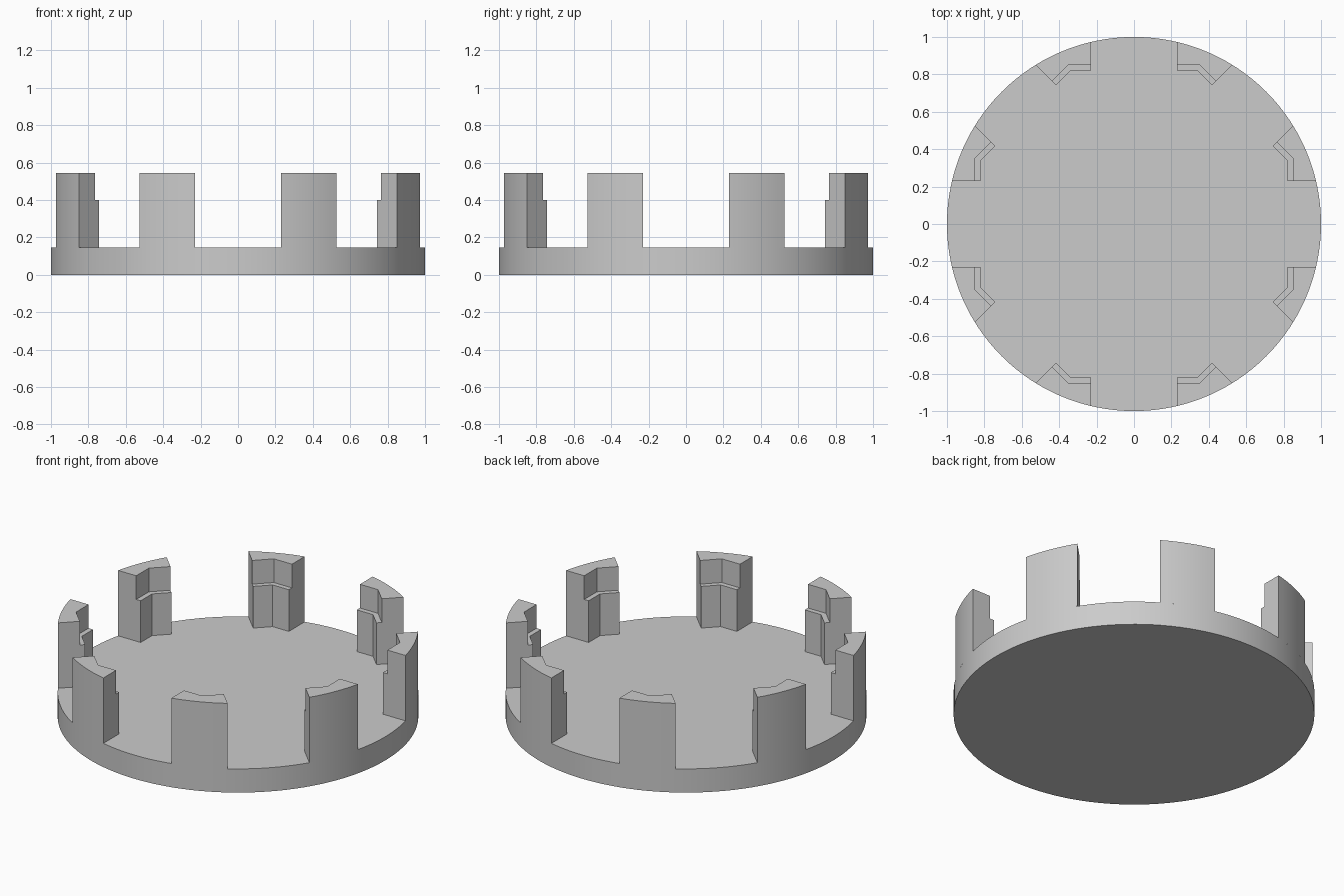
import bpy, bmesh
from math import sin, cos, tan, asin, pi, radians, sqrt

cube = bpy.data.objects.get("Cube")
if cube:
    bpy.data.objects.remove(cube, do_unlink=True)

FLOOR, LEDGE, TOP = 0.145, 0.40, 0.545   # heights
SLOT = 0.23                              # half width of the gaps
LOW_IN, HIGH_IN = 0.82, 0.85             # inner octagon apothems
STEPS = 8                                # facets on each outer arc

grey = bpy.data.materials.new("plain_grey")
grey.use_nodes = True
colour = (0.6, 0.6, 0.6, 1)
grey.diffuse_color = colour
grey.node_tree.nodes["Principled BSDF"].inputs["Base Color"].default_value = colour


def add_object(name, mesh, angle=0):
    obj = bpy.data.objects.new(name, mesh)
    bpy.context.collection.objects.link(obj)
    obj.rotation_euler.z = angle
    return obj


def finish(bm, name):
    bmesh.ops.recalc_face_normals(bm, faces=bm.faces)
    mesh = bpy.data.meshes.new(name)
    bm.to_mesh(mesh)
    bm.free()
    mesh.materials.append(grey)
    return mesh


def smooth(obj):
    bpy.ops.object.select_all(action='DESELECT')
    obj.select_set(True)
    bpy.context.view_layer.objects.active = obj
    bpy.ops.object.shade_smooth_by_angle(angle=radians(30))


# Round base plate
bm = bmesh.new()
rim = [bm.verts.new((cos(2 * pi * i / 128), sin(2 * pi * i / 128), 0)) for i in range(128)]
bottom = bm.faces.new(rim)
up = bmesh.ops.extrude_face_region(bm, geom=[bottom], use_keep_orig=True)
bmesh.ops.translate(bm, verts=[g for g in up["geom"] if isinstance(g, bmesh.types.BMVert)],
                    vec=(0, 0, FLOOR))
smooth(add_object("base_plate", finish(bm, "base_plate")))


# Stepped post: outer arc, then a bent inner wall that follows an octagon
a0 = asin(SLOT)
arc = [(cos(a), sin(a)) for a in
       (a0 + (pi / 4 - 2 * a0) * i / STEPS for i in range(STEPS + 1))]


def outline(apothem):
    r = sqrt(0.5)
    far = ((apothem + SLOT) * r, (apothem - SLOT) * r)
    far = (max(far), min(far))
    bend = (apothem, apothem * tan(pi / 8))
    return arc + [far, bend, (apothem, SLOT)]


bm = bmesh.new()
low, high = outline(LOW_IN), outline(HIGH_IN)
rings = [[bm.verts.new((x, y, z)) for x, y in pts]
         for pts, z in ((low, FLOOR), (low, LEDGE), (high, LEDGE), (high, TOP))]
n = len(low)
for a, b in ((0, 1), (2, 3)):
    for i in range(n):
        j = (i + 1) % n
        bm.faces.new((rings[a][i], rings[a][j], rings[b][j], rings[b][i]))
# Ledge along the inner wall only
for i in (n - 3, n - 2):
    bm.faces.new((rings[1][i], rings[1][i + 1], rings[2][i + 1], rings[2][i]))
bm.faces.new(rings[3])
bmesh.ops.remove_doubles(bm, verts=bm.verts, dist=0.0001)
post_mesh = finish(bm, "post")

# Eight posts around the plate
posts = [add_object(f"post_{k + 1}", post_mesh, k * pi / 4) for k in range(8)]
smooth(posts[0])
